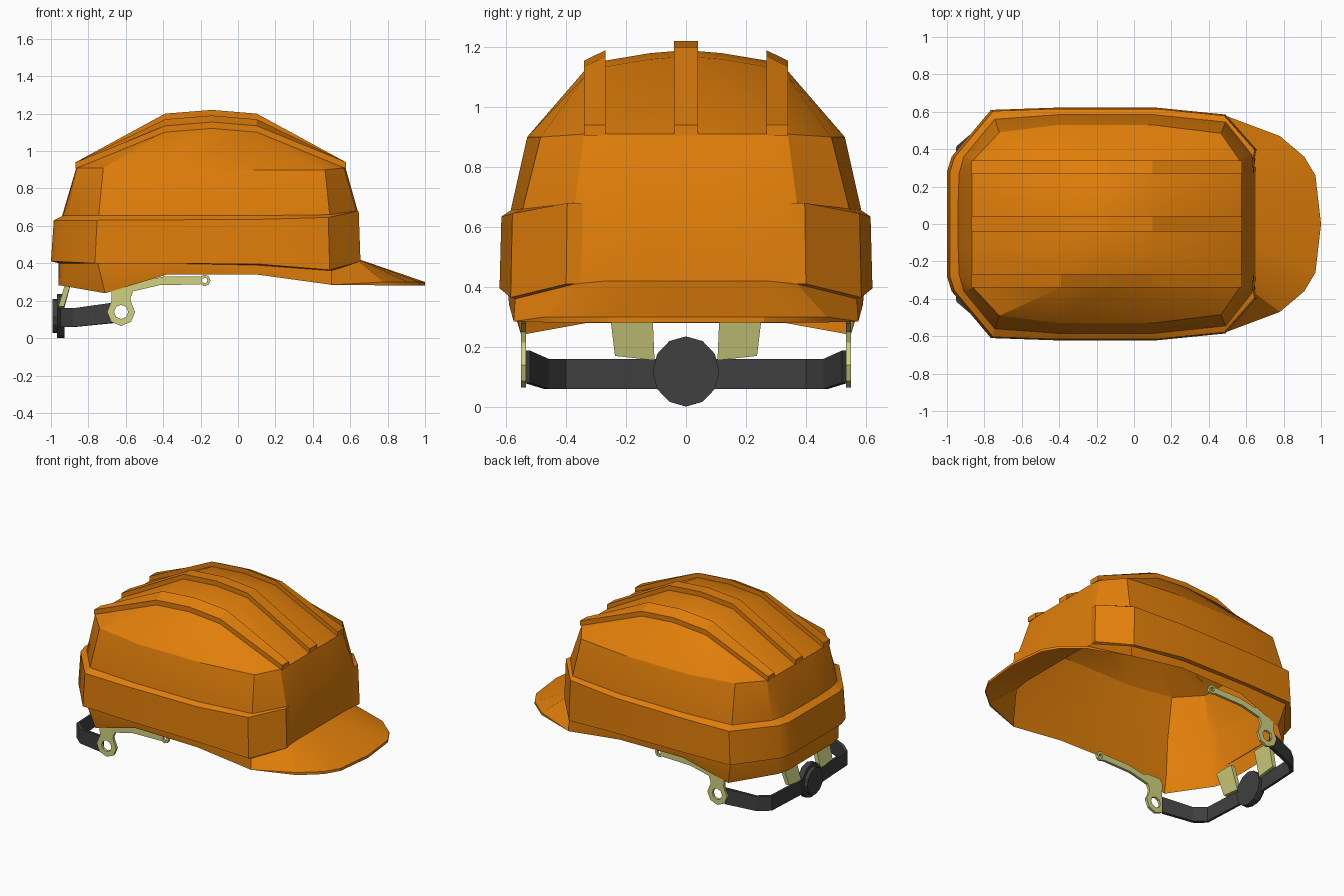
import bpy, bmesh
from math import sin, cos, radians, pi
from mathutils import Matrix

if "Cube" in bpy.data.objects:
    bpy.data.objects.remove(bpy.data.objects["Cube"])


def material(name, rgb):
    m = bpy.data.materials.new(name)
    m.diffuse_color = (*rgb, 1)
    m.use_nodes = True
    m.node_tree.nodes["Principled BSDF"].inputs["Base Color"].default_value = m.diffuse_color
    return m


ORANGE = material("orange_plastic", (0.75, 0.21, 0.003))
OLIVE = material("olive_plastic", (0.64, 0.64, 0.22))
DARK = material("dark_plastic", (0.05, 0.05, 0.05))


def add(name, verts, faces, mat, mirror=False, smooth=20):
    me = bpy.data.meshes.new(name)
    me.from_pydata(verts, [], faces)
    bm = bmesh.new()
    bm.from_mesh(me)
    bmesh.ops.recalc_face_normals(bm, faces=bm.faces)
    top = max(bm.faces, key=lambda f: f.calc_center_median().z)
    if mirror and top.normal.z < 0:
        bmesh.ops.reverse_faces(bm, faces=bm.faces)
    bm.to_mesh(me)
    bm.free()
    ob = bpy.data.objects.new(name, me)
    bpy.context.collection.objects.link(ob)
    if mirror:
        mod = ob.modifiers.new("mirror", 'MIRROR')
        mod.use_axis = (False, True, False)
    return finish(ob, mat, smooth)


def finish(ob, mat, smooth=20):
    # apply modifiers / curve fill, then shade
    dg = bpy.context.evaluated_depsgraph_get()
    me = bpy.data.meshes.new_from_object(ob.evaluated_get(dg))
    name = ob.name
    bpy.data.objects.remove(ob)
    me.materials.clear()
    me.materials.append(mat)
    ob = bpy.data.objects.new(name, me)
    bpy.context.collection.objects.link(ob)
    bpy.ops.object.select_all(action='DESELECT')
    ob.select_set(True)
    bpy.context.view_layer.objects.active = ob
    bpy.ops.object.shade_smooth_by_angle(angle=radians(smooth))
    return ob


def sweep(sections):
    # closed cross-sections joined in order, capped at both ends
    n = len(sections[0])
    verts = [p for s in sections for p in s]
    faces = [(i * n + j, i * n + (j + 1) % n, (i + 1) * n + (j + 1) % n, (i + 1) * n + j)
             for i in range(len(sections) - 1) for j in range(n)]
    last = (len(sections) - 1) * n
    faces += [tuple(range(n)), tuple(range(last, last + n))]
    return verts, faces


# Shell: half rings from back centre round the side to front centre
rim = [(-.96, 0, .28), (-.96, .12, .28), (-.96, .25, .28), (-.94, .33, .28),
       (-.71, .55, .24), (-.38, .58, .34), (.1, .59, .34), (.5, .575, .285),
       (.78, .47, .30), (.91, .36, .30), (.97, .26, .30), (1, 0, .30)]
wall = [(-.96, 0, .40), (-.96, .12, .40), (-.955, .26, .40), (-.93, .35, .40),
        (-.75, .58, .40), (-.4, .595, .40), (.1, .595, .39), (.5, .57, .36),
        (.645, .37, .41), (.65, .27, .42), (.65, .12, .42), (.65, 0, .42)]
shoulder = [(-.94, 0, .655), (-.94, .12, .655), (-.935, .27, .655), (-.91, .36, .655),
            (-.745, .56, .655), (-.4, .585, .655), (.1, .585, .655), (.49, .545, .66),
            (.63, .37, .68), (.64, .27, .68), (.64, .12, .68), (.64, 0, .68)]
crown = [(-.865, 0, .91), (-.865, .12, .91), (-.865, .27, .91), (-.86, .34, .91),
         (-.72, .49, .91), (-.4, .53, .90), (.1, .53, .90), (.465, .485, .90),
         (.565, .34, .91), (.575, .27, .91), (.575, .12, .91), (.575, 0, .91)]
stations = [(-.39, 0), (-.14, .02), (.1, 0)]
rows = [(0, 1.17), (.12, 1.16), (.27, 1.135), (.34, 1.10)]
verts = rim + wall + shoulder + crown + [(x, y, z + d) for x, d in stations for y, z in rows]
faces = [(r * 12 + j, r * 12 + j + 1, r * 12 + j + 13, r * 12 + j + 12)
         for r in range(3) for j in range(11)]
cols = [[36, 37, 38, 39]] + [list(range(k, k + 4)) for k in (48, 52, 56)] + [[47, 46, 45, 44]]
faces += [(a[j], a[j + 1], b[j + 1], b[j]) for a, b in zip(cols, cols[1:]) for j in range(3)]
faces += [(39, 40, 51), (40, 41, 51), (51, 41, 42, 59, 55), (59, 42, 43, 44)]
# lip under the edge of the peak
verts += [(x, y, .282) for x, y, z in rim[8:]]
faces += [(7, 8, 60), (8, 9, 61, 60), (9, 10, 62, 61), (10, 11, 63, 62)]
add("helmet_shell", verts, faces, ORANGE, mirror=True, smooth=24)


# Three raised ribs over the crown
def rib(name, y0, y1, z0, z1):
    path = [(-.868, None)] + stations + [(.578, None)]
    secs = []
    for x, lift in path:
        a, b = (.94, .94) if lift is None else (z0 + lift, z1 + lift)
        secs.append([(x, y0, a), (x, y1, b), (x, y1, b - .034), (x, y0, a - .034)])
    add(name, *sweep(secs), ORANGE, smooth=5)


rib("centre_rib", -.04, .04, 1.20, 1.20)
rib("left_rib", .268, .34, 1.17, 1.135)
rib("right_rib", -.268, -.34, 1.17, 1.135)

# Raised band round the sides and back, seated on the shell, open at the front
outline = [(.645, .348, .41, .68, 8), (.655, .40, .41, .68, 8), (.49, .585, .365, .645, 7),
           (.12, .622, .395, .635, 6), (-.42, .622, .40, .632, 5), (-.765, .61, .40, .63, 4),
           (-.975, .36, .41, .63, 3), (-1, .28, .41, .63, 2)]
secs = [[(x, y, zb), (x * .985, y * .99, zt), shoulder[i], wall[i]] for x, y, zb, zt, i in outline]
secs += [[(x, -y, z) for x, y, z in s] for s in reversed(secs)]
add("side_band", *sweep(secs), ORANGE, smooth=24)


# Side brackets with eyelets
def circle(cx, cz, r, a0=0, a1=360, n=8):
    return [(cx + r * cos(radians(a0 + (a1 - a0) * i / n)),
             cz + r * sin(radians(a0 + (a1 - a0) * i / n))) for i in range(n + (a1 - a0 < 360))]


bracket = ([(-.68, .29), (-.675, .205)] + circle(-.625, .14, .075, 135, 405, 6)
           + [(-.575, .215), (-.56, .25), (-.42, .283), (-.205, .287)]
           + circle(-.178, .308, .031, 220, 500, 6) + [(-.205, .328), (-.40, .328), (-.52, .305), (-.56, .32), (-.66, .32)])
holes = [circle(-.625, .14, .038), circle(-.178, .308, .015)]
for side, y in (("left", .542), ("right", -.542)):
    cu = bpy.data.curves.new(side + "_bracket", 'CURVE')
    cu.dimensions, cu.fill_mode, cu.extrude = '2D', 'BOTH', .009
    for pts in [bracket] + holes:
        sp = cu.splines.new('POLY')
        sp.points.add(len(pts) - 1)
        for p, (u, v) in zip(sp.points, pts):
            p.co = (u, v, 0, 1)
        sp.use_cyclic_u = True
    ob = bpy.data.objects.new(side + "_bracket", cu)
    bpy.context.collection.objects.link(ob)
    ob = finish(ob, OLIVE)
    ob.data.transform(Matrix.Translation((0, y, 0)) @ Matrix.Rotation(pi / 2, 4, 'X'))

# Headband strap round the back
path = [(-.68, .54, .08, .188), (-.88, .475, .06, .16), (-.95, .415, .06, .16), (-.965, .12, .06, .16)]
path += [(x, -y, a, b) for x, y, a, b in reversed(path)]
secs = [[(x, y, a), (x, y, b), (x + .016, y * .965, b), (x + .016, y * .965, a)] for x, y, a, b in path]
add("headband_strap", *sweep(secs), DARK)


# Adjuster knob in two steps
def disc(name, r, x0, x1, n=12):
    ring = [(r * .95 * cos(2 * pi * i / n), .118 + r * sin(2 * pi * i / n)) for i in range(n)]
    add(name, *sweep([[(x, y, z) for y, z in ring] for x in (x0, x1)]), DARK)


disc("knob_base", .117, -.968, -.928)
disc("knob_grip", .092, -.993, -.966)

# Rear hangers from shell to strap
for side, s in (("left", 1), ("right", -1)):
    secs = [[(x, s * y0, za), (x, s * y1, zb), (x + .03, s * y1, zb), (x + .03, s * y0, za)]
            for x, y0, y1, za, zb in ((-.96, .105, .237, .155, .17), (-.915, .112, .255, .32, .32))]
    add(side + "_rear_hanger", *sweep(secs), OLIVE)
